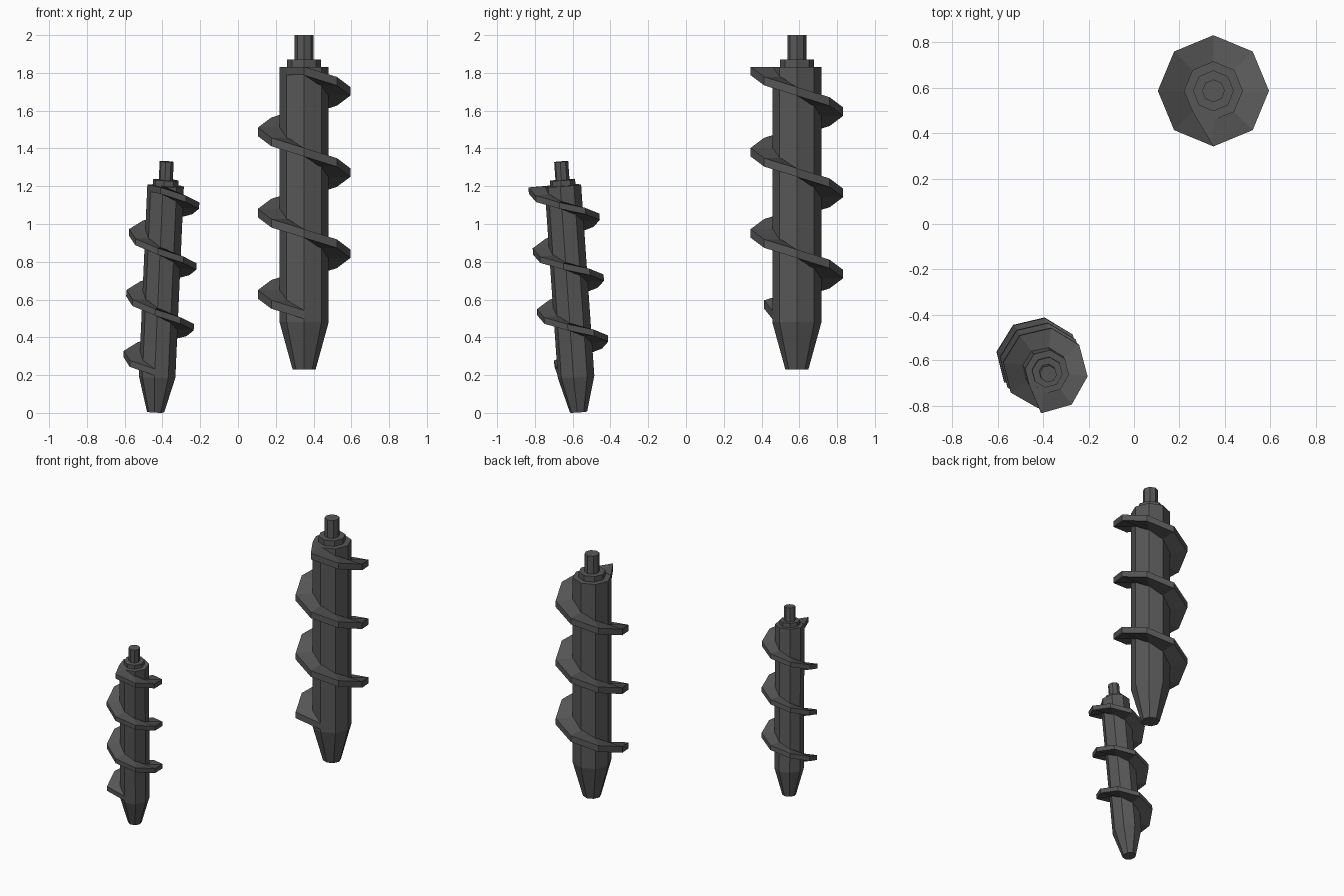
import bpy, math
from mathutils import Matrix, Vector

if "Cube" in bpy.data.objects:
    bpy.data.objects.remove(bpy.data.objects["Cube"])

metal = bpy.data.materials.new("dark steel")
metal.diffuse_color = (0.095, 0.095, 0.095, 1)
metal.use_nodes = True
metal.node_tree.nodes["Principled BSDF"].inputs["Base Color"].default_value = metal.diffuse_color
SIDES, R = 8, 0.13


def make(name, verts, faces, matrix):
    me = bpy.data.meshes.new(name)
    me.from_pydata(verts, [], faces)
    me.materials.append(metal)
    ob = bpy.data.objects.new(name, me)
    bpy.context.collection.objects.link(ob)
    ob.matrix_world = matrix


def lathe(name, profile, matrix):
    """Eight-sided solid from (radius, z) rings, bottom to top."""
    verts = [(r * math.cos(a * math.tau / SIDES), r * math.sin(a * math.tau / SIDES), z)
             for r, z in profile for a in range(SIDES)]
    faces = [tuple(reversed(range(SIDES)))]
    for k in range(len(profile) - 1):
        for a in range(SIDES):
            b = (a + 1) % SIDES
            o, p = k * SIDES, (k + 1) * SIDES
            faces.append((o + a, o + b, p + b, p + a))
    last = (len(profile) - 1) * SIDES
    faces.append(tuple(range(last, last + SIDES)))
    make(name, verts, faces, matrix)


def flight(name, matrix):
    """Helical blade, three turns, fading into the shaft at both ends."""
    verts, faces = [], []
    n, pitch, top, half = 24, 0.43, 1.58, 0.0225
    for i in range(-1, n + 1):
        a = math.radians(-90 + 45 * i)
        z = top - pitch * max(i, 0) / SIDES
        outer = R if i in (-1, n) else 0.245
        for r, dz in ((R - 0.012, half), (outer, half), (outer, -half), (R - 0.012, -half)):
            verts.append((r * math.cos(a), r * math.sin(a), z + dz))
    for i in range(n + 1):
        o = 4 * i
        for j in range(4):
            k = (j + 1) % 4
            faces.append((o + j, o + k, o + 4 + k, o + 4 + j))
    e = 4 * (n + 1)
    faces += [(3, 2, 1, 0), (e, e + 1, e + 2, e + 3)]
    make(name, verts, faces, matrix)


def auger(label, matrix):
    # tapered tip and shaft, collar and drive stem in one turned body
    lathe(label + "_shaft", [(0.061, 0), (R, 0.25), (R, 1.60), (0.09, 1.60), (0.09, 1.64),
                             (0.05, 1.64), (0.05, 1.77)], matrix)
    flight(label + "_flight", matrix)


auger("large_auger", Matrix.Translation((0.35, 0.587, 0.23)))

# smaller auger leans slightly
axis = Vector((0.059, -0.092, 1.33))
tilt = Vector((0, 0, 1)).rotation_difference(axis).to_matrix().to_4x4()
auger("small_auger", Matrix.Translation((-0.4365, -0.569, 0.004)) @ tilt
      @ Matrix.Rotation(math.radians(-8), 4, 'Z') @ Matrix.Scale(0.752, 4))
